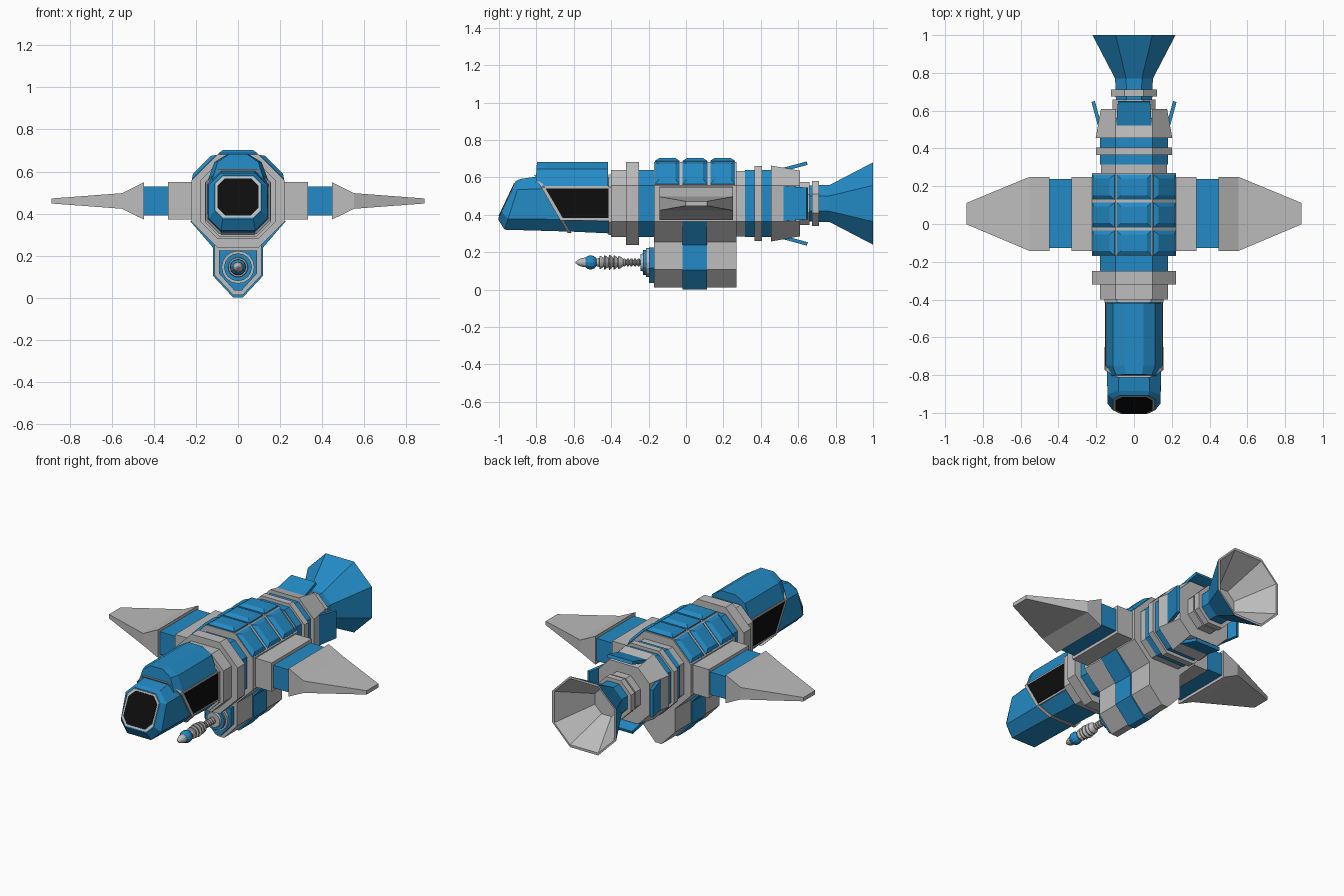
import bpy, bmesh, math
from mathutils import Vector, Matrix

if "Cube" in bpy.data.objects:
    bpy.data.objects.remove(bpy.data.objects["Cube"])

CZ = 0.46  # height of the fuselage axis


def mat(name, rgb):
    m = bpy.data.materials.new(name)
    m.diffuse_color = (*rgb, 1)
    m.use_nodes = True
    m.node_tree.nodes["Principled BSDF"].inputs["Base Color"].default_value = m.diffuse_color
    return m


BLUE = mat("blue paint", (0.017, 0.26, 0.57))
GRAY = mat("light gray", (0.51, 0.51, 0.51))
BLACK = mat("black glass", (0.004, 0.004, 0.004))


def loft(name, rings, mats, seg_mat=None, xf=None):
    """Skin a list of equal-length point rings and cap both ends."""
    bm = bmesh.new()
    vs = [[bm.verts.new(p) for p in r] for r in rings]
    n = len(rings[0])
    for k in range(len(vs) - 1):
        for i in range(n):
            j = (i + 1) % n
            f = bm.faces.new((vs[k][i], vs[k][j], vs[k + 1][j], vs[k + 1][i]))
            f.material_index = seg_mat[k] if seg_mat else 0
    bm.faces.new(vs[0][::-1])
    f = bm.faces.new(vs[-1])
    f.material_index = seg_mat[-1] if seg_mat else 0
    if xf:
        bm.transform(xf)
    bmesh.ops.recalc_face_normals(bm, faces=bm.faces)
    me = bpy.data.meshes.new(name)
    bm.to_mesh(me)
    bm.free()
    for m in mats:
        me.materials.append(m)
    ob = bpy.data.objects.new(name, me)
    bpy.context.collection.objects.link(ob)
    return ob


def octo(w, zb, zt, c, y0, slope=0.0, z0=0.0, cx=None):
    """Chamfered rectangle across y, optionally leaning along y."""
    cx = cx or c
    pts = [(w, zb + c), (w, zt - c), (w - cx, zt), (cx - w, zt),
           (-w, zt - c), (-w, zb + c), (cx - w, zb), (w - cx, zb)]
    return [(x, y0 + slope * (z - z0), z) for x, z in pts]


def ring(r, y):
    """Octagon centred on the fuselage axis."""
    return octo(r, CZ - r, CZ + r, r * 0.586 if r < 0.15 else r - 0.097, y)


def prism(name, half, y0, y1, m):
    """Extrude a mirrored (x, z) half profile along y."""
    pts = half + [(-x, z) for x, z in reversed(half)]
    return loft(name, [[(x, y, z) for x, z in pts] for y in (y0, y1)], [m])


def box(name, x0, x1, y0, y1, z0, z1, m):
    return loft(name, [[(x, y0, z0), (x, y1, z0), (x, y1, z1), (x, y0, z1)] for x in (x0, x1)], [m])


# Fuselage: stacked octagonal bands (y start, y end, radius start, radius end, colour)
bands = [("front_collar", -0.40, -0.32, 0.18, 0.18, GRAY),
         ("front_ring", -0.32, -0.25, 0.222, 0.222, GRAY),
         ("front_band", -0.25, -0.17, 0.18, 0.18, BLUE),
         ("main_body", -0.17, 0.27, 0.222, 0.222, GRAY),
         ("rear_collar", 0.27, 0.315, 0.175, 0.175, GRAY),
         ("rear_band_a", 0.315, 0.365, 0.18, 0.18, BLUE),
         ("rear_ring", 0.365, 0.405, 0.2, 0.2, GRAY),
         ("rear_band_b", 0.405, 0.455, 0.18, 0.18, BLUE),
         ("tail_cone", 0.455, 0.61, 0.203, 0.175, GRAY),
         ("tail_neck", 0.61, 0.66, 0.115, 0.115, GRAY),
         ("nozzle_collar", 0.675, 0.712, 0.121, 0.121, GRAY)]
for name, y0, y1, r0, r1, m in bands:
    loft(name, [ring(r0, y0), ring(r1, y1)], [m])

# Exhaust nozzle with gray lip and inside
loft("nozzle", [ring(0.095, 0.62), ring(0.1, 0.77), ring(0.22, 1.0), ring(0.205, 1.0), ring(0.08, 0.78)],
     [BLUE, GRAY], [0, 0, 1, 1])

# Four tail flaps leaning outwards
for i in range(4):
    xf = Matrix.Translation((0, 0, CZ)) @ Matrix.Rotation(i * math.pi / 2, 4, 'Y')
    rings = [[(-w, y, z), (w, y, z), (w, y + 0.006, z - 0.018), (-w, y + 0.006, z - 0.018)]
             for w, y, z in ((0.095, 0.505, 0.187), (0.085, 0.645, 0.225))]
    loft("tail_flap_%d" % i, rings, [BLUE], xf=xf)

# Raised roof panels: three rows on the top and both shoulder faces
for a in (-45, 0, 45):
    for row in range(3):
        yc = -0.1 + row * 0.148
        xf = (Matrix.Translation((0, 0, CZ)) @ Matrix.Rotation(math.radians(a), 4, 'Y')
              @ Matrix.Translation((0, yc, 0)))
        hw = 0.092 if a == 0 else 0.082
        rings = [[(-w, -l, z), (w, -l, z), (w, l, z), (-w, l, z)]
                 for w, l, z in ((hw, 0.066, 0.21), (hw, 0.066, 0.228), (hw - 0.022, 0.044, 0.243))]
        loft("roof_panel", rings, [BLUE], xf=xf)

# Nose: windscreen face, widest section, slanted rear
S = -0.58
loft("nose", [octo(0.112, 0.375, 0.582, 0.04, -1.0, 0.47, 0.385),
              octo(0.14, 0.32, 0.592, 0.058, -0.97, 0.32, 0.32),
              octo(0.145, 0.31, 0.605, 0.065, -0.62, S, 0.31)], [BLUE])
for name, w, zb, zt, d, m in (("windscreen_rim", 0.108, 0.382, 0.577, 0.003, GRAY),
                              ("windscreen", 0.098, 0.392, 0.568, 0.006, BLACK)):
    loft(name, [octo(w, zb, zt, 0.036, -1.0 - d, 0.47, 0.385),
                octo(w, zb, zt, 0.036, -0.996, 0.47, 0.385)], [m])

# Cockpit section, its slanted frame and rear frame
loft("cockpit", [octo(0.145, 0.31, 0.60, 0.065, -0.62, S, 0.31),
                 octo(0.145, 0.30, 0.60, 0.065, -0.40)], [BLUE])
loft("cockpit_frame", [octo(0.155, 0.302, 0.612, 0.066, -0.637, S, 0.31),
                       octo(0.155, 0.302, 0.612, 0.066, -0.617, S, 0.31)], [GRAY])
loft("cockpit_rear_frame", [octo(0.156, 0.292, 0.615, 0.066, -0.415), octo(0.156, 0.292, 0.615, 0.066, -0.39)], [GRAY])

# Side windows: gray surround and black pane
for s in (1, -1):
    for name, x, e, m in (("side_window_surround", 0.150, 0.0, GRAY), ("side_window", 0.154, 0.012, BLACK)):
        zb, zt = 0.37 + e, 0.553 - e
        yz = [(-0.63 + S * (z - 0.31) + e, z) for z in (zb, zt)] + [(-0.405 - e / 2, zt), (-0.405 - e / 2, zb)]
        loft(name, [[(s * t, y, z) for y, z in yz] for t in (x - 0.008, x)], [m])

# Canopy roof with narrowing front
def hood(k, y, lean):
    half = [(0.147, 0.55), (0.112, 0.645), (0.05, 0.683)]
    pts = half + [(-x, z) for x, z in reversed(half)]
    return [(x * k, y + lean * (z - 0.55), z) for x, z in pts]


loft("canopy", [hood(0.86, -0.805, 0.06), hood(1.0, -0.75, 0), hood(1.0, -0.418, 0)], [BLUE])

# Wings: root block, blue joint and tapering blade
for s in (1, -1):
    box("wing_root", s * 0.15, s * 0.332, -0.143, 0.25, CZ - 0.088, CZ + 0.09, GRAY)
    box("wing_joint", s * 0.33, s * 0.452, -0.128, 0.237, CZ - 0.07, CZ + 0.07, BLUE)
    sec = [(0.448, -0.143, 0.25, 0.088), (0.552, -0.143, 0.25, 0.037), (0.886, -0.002, 0.112, 0.012)]
    loft("wing_blade", [[(s * x, a, CZ - h), (s * x, b, CZ - h), (s * x, b, CZ + h), (s * x, a, CZ + h)]
                        for x, a, b, h in sec], [GRAY])

# Belly pod with a blue saddle band and front plate
prism("belly_pod", [(0.112, 0.28), (0.112, 0.108), (0.022, 0.012)], -0.17, 0.27, GRAY)
prism("belly_band", [(0.228, 0.365), (0.119, 0.238), (0.119, 0.104), (0.022, 0.0)], -0.02, 0.113, BLUE)
prism("pod_front_plate", [(0.09, 0.225), (0.09, 0.115), (0.018, 0.035)], -0.198, -0.16, BLUE)


# Gun: turned parts along y
def turned(name, prof, m, n=12):
    loft(name, [[(r * math.cos(2 * math.pi * i / n), y, 0.145 + r * math.sin(2 * math.pi * i / n))
                 for i in range(n)] for y, r in prof], [m])


turned("gun_flange", [(-0.19, 0.078), (-0.215, 0.078)], GRAY, 16)
turned("gun_flange_disc", [(-0.21, 0.066), (-0.23, 0.066)], BLUE, 16)
turned("gun_flange_cap", [(-0.22, 0.05), (-0.243, 0.045)], GRAY, 16)
spring = [(-0.235, 0.014)]
for i in range(5):
    y = -0.245 - i * 0.019
    spring += [(y, 0.014), (y - 0.005, 0.021), (y - 0.012, 0.021), (y - 0.017, 0.014)]
turned("gun_spring", spring, GRAY)
barrel = [(-0.335, 0.018)]
for i in range(5):
    y = -0.34 - i * 0.025
    r = 0.04 - abs(i - 2) * 0.003
    barrel += [(y, 0.024), (y - 0.016, r), (y - 0.022, r), (y - 0.024, 0.024)]
turned("gun_barrel", barrel + [(-0.485, 0.018)], GRAY)
turned("gun_ball", [(-0.51 - 0.037 * math.cos(math.pi * t / 8), 0.037 * math.sin(math.pi * t / 8) + 0.001)
                    for t in range(9)], BLUE)
turned("gun_tip", [(-0.535, 0.026), (-0.555, 0.024), (-0.575, 0.016), (-0.59, 0.004)], GRAY)
